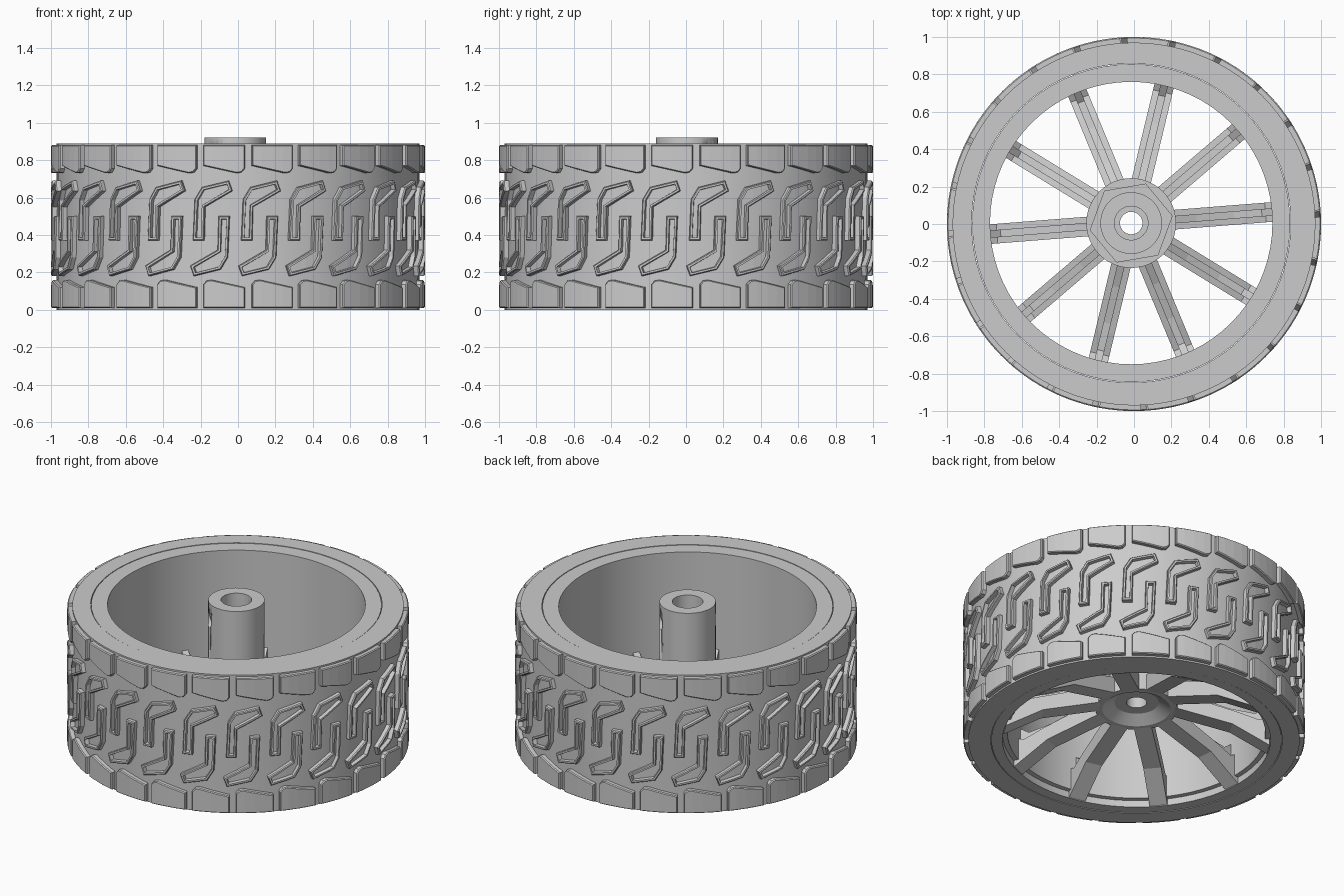
import bpy, bmesh
from math import sin, cos, tau, radians
from mathutils import Matrix, Vector

if "Cube" in bpy.data.objects:
    bpy.data.objects.remove(bpy.data.objects["Cube"])

CX, CY = -0.015, 0.005      # slight offset of the rim and hub


def finish(name, bm, smooth=True):
    bmesh.ops.recalc_face_normals(bm, faces=bm.faces)
    me = bpy.data.meshes.new(name)
    bm.to_mesh(me)
    bm.free()
    ob = bpy.data.objects.new(name, me)
    bpy.context.collection.objects.link(ob)
    bpy.ops.object.select_all(action='DESELECT')
    ob.select_set(True)
    bpy.context.view_layer.objects.active = ob
    if smooth:
        bpy.ops.object.shade_smooth_by_angle(angle=radians(30))
    return ob


def lathe(name, profile, n=72):
    """Closed ring from a closed (radius, z) profile."""
    bm = bmesh.new()
    rings = []
    for r, z in profile:
        ox, oy = (CX, CY) if r < 0.9 else (0, 0)
        rings.append([bm.verts.new((ox + r * cos(tau * i / n), oy + r * sin(tau * i / n), z))
                      for i in range(n)])
    for a, b in zip(rings, rings[1:] + rings[:1]):
        for i in range(n):
            j = (i + 1) % n
            bm.faces.new((a[i], a[j], b[j], b[i]))
    return finish(name, bm)


def tread(name, poly, centre, groove):
    """Raised block drawn flat as (arc, z), then bent round the tyre 24 times."""
    flat = bmesh.new()
    f = flat.faces.new([flat.verts.new((u, 0.95, z)) for u, z in poly])
    top = bmesh.ops.extrude_discrete_faces(flat, faces=[f])['faces'][0]
    for v in top.verts:
        v.co.y = 0.994
    bmesh.ops.inset_region(flat, faces=[top], thickness=0.005, use_even_offset=True)
    for v in top.verts:
        v.co.y = 1.0
    if groove:
        bmesh.ops.inset_region(flat, faces=[top], thickness=0.010, use_even_offset=True)
        bmesh.ops.inset_region(flat, faces=[top], thickness=0.002, use_even_offset=True)
        for v in top.verts:
            v.co.y = 0.975
    for u in (-0.06, 0.001, 0.06):
        bmesh.ops.bisect_plane(flat, geom=flat.verts[:] + flat.edges[:] + flat.faces[:],
                               plane_co=(u, 0, 0), plane_no=(1, 0, 0))
    bmesh.ops.recalc_face_normals(flat, faces=flat.faces)
    bm = bmesh.new()
    for k in range(24):
        a0 = radians(centre) + tau * k / 24
        new = {v: bm.verts.new((v.co.y * sin(a0 + v.co.x), -v.co.y * cos(a0 + v.co.x), v.co.z))
               for v in flat.verts}
        for face in flat.faces:
            bm.faces.new([new[v] for v in face.verts])
    flat.free()
    finish(name, bm, False)


def turned(poly, zsum):
    """Half turn of a tread outline."""
    return [(-u, zsum - z) for u, z in poly]


# Tyre carcass and rim band with a shallow step underneath
lathe("tyre", [(0.97, 0.0), (0.97, 0.89), (0.853, 0.89), (0.853, 0.0)], 96)
lathe("rim", [(0.85, 0.002), (0.85, 0.888), (0.755, 0.888), (0.755, 0.045),
              (0.785, 0.045), (0.785, 0.002)])

# Tread blocks
shoulder = [(-0.112, 0.88), (0.112, 0.88), (0.112, 0.755), (0.095, 0.735),
            (0.07, 0.73), (-0.112, 0.77)]
hook = [(-0.10, 0.37), (-0.04, 0.37), (-0.035, 0.55), (0.115, 0.635),
        (0.095, 0.69), (-0.05, 0.655), (-0.09, 0.59)]
tread("upper_shoulder_blocks", shoulder, -4.3, False)
tread("lower_shoulder_blocks", turned(shoulder, 0.89), -4.3, False)
tread("upper_hook_blocks", hook, -8.3, True)
tread("lower_hook_blocks", turned(hook, 0.87), -8.3, True)

# Hub with stepped bore and dished underside
hub = lathe("hub", [(0.06, 0.255), (0.13, 0.255), (0.2, 0.21), (0.24, 0.21), (0.24, 0.40),
                    (0.165, 0.40), (0.165, 0.92), (0.09, 0.92), (0.09, 0.40), (0.06, 0.40)], 48)

# Cross hole through the hub
bm = bmesh.new()
bmesh.ops.create_cone(bm, cap_ends=True, segments=24, radius1=0.045, radius2=0.045, depth=0.6,
                      matrix=Matrix.Translation((CX, CY, 0.8)) @
                      Matrix.Rotation(radians(45), 4, 'Z') @ Matrix.Rotation(radians(90), 4, 'Y'))
cutter = finish("cross_hole_cutter", bm)
cutter.hide_render = True
mod = hub.modifiers.new("cross_hole", 'BOOLEAN')
mod.object = cutter
mod.operation = 'DIFFERENCE'
bpy.context.view_layer.objects.active = hub
bpy.ops.object.modifier_apply(modifier=mod.name)
bpy.data.objects.remove(cutter)

# Hexagonal collar round the hub
n = 6
bm = bmesh.new()
loops = []
for r, z in [(0.225, 0.39), (0.225, 0.44), (0.16, 0.44), (0.16, 0.39)]:
    loops.append([bm.verts.new((CX + r * cos(tau * i / n + 0.17), CY + r * sin(tau * i / n + 0.17), z))
                  for i in range(n)])
for a, b in zip(loops, loops[1:] + loops[:1]):
    for i in range(n):
        bm.faces.new((a[i], a[(i + 1) % n], b[(i + 1) % n], b[i]))
finish("hex_collar", bm, False)


# Ten cranked spokes, each a wide bar with a narrow rib on top
def spokes(name, profile, width):
    bm = bmesh.new()
    for k in range(10):
        a = radians(4.5) + tau * k / 10
        d, s = Vector((cos(a), sin(a), 0)), Vector((-sin(a), cos(a), 0))
        sides = [[bm.verts.new(Vector((CX, CY, z)) + d * r + s * w) for r, z in profile]
                 for w in (-width / 2, width / 2)]
        bm.faces.new(sides[0])
        bm.faces.new(sides[1][::-1])
        m = len(profile)
        for i in range(m):
            j = (i + 1) % m
            bm.faces.new((sides[0][i], sides[0][j], sides[1][j], sides[1][i]))
    finish(name, bm, False)


spokes("spokes", [(0.2, 0.215), (0.56, 0.13), (0.78, 0.004), (0.78, 0.2),
                  (0.72, 0.17), (0.6, 0.21), (0.2, 0.32)], 0.105)
spokes("spoke_ribs", [(0.2, 0.27), (0.6, 0.16), (0.77, 0.08), (0.77, 0.28),
                      (0.70, 0.23), (0.55, 0.25), (0.35, 0.31), (0.2, 0.38)], 0.04)
